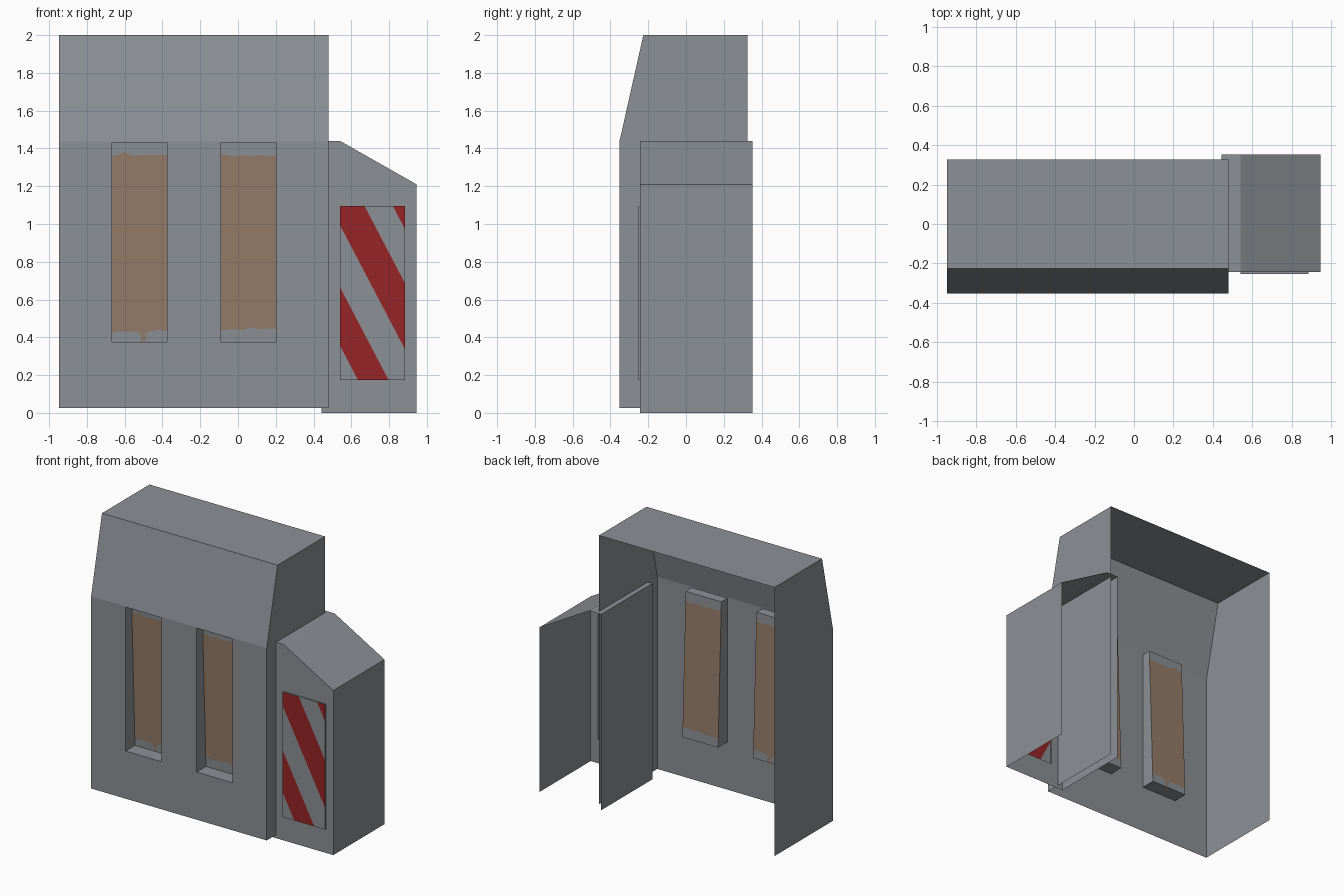
import bpy, bmesh
from mathutils import Vector

if "Cube" in bpy.data.objects:
    bpy.data.objects.remove(bpy.data.objects["Cube"])


def material(name, rgb):
    m = bpy.data.materials.new(name)
    m.diffuse_color = (*rgb, 1)
    m.use_nodes = True
    m.node_tree.nodes["Principled BSDF"].inputs["Base Color"].default_value = m.diffuse_color
    return m


MATS = [material("grey_metal", (0.262, 0.279, 0.301)),
        material("rust_brown", (0.305, 0.205, 0.140)),
        material("warning_red", (0.305, 0.018, 0.019))]


def face(bm, pts, out, mat=0):
    """Flat face whose normal looks towards 'out'."""
    f = bm.faces.new([bm.verts.new(p) for p in pts])
    f.normal_update()
    if f.normal.dot(Vector(out)) < 0:
        f.normal_flip()
    f.material_index = mat
    return f


def finish(bm, name):
    bmesh.ops.remove_doubles(bm, verts=bm.verts[:], dist=0.0003)
    me = bpy.data.meshes.new(name)
    bm.to_mesh(me)
    bm.free()
    for m in MATS:
        me.materials.append(m)
    ob = bpy.data.objects.new(name, me)
    bpy.context.collection.objects.link(ob)


FRONT = (0, -1, 0)

# Main cabinet shell: open at the back and below, two window holes in front
L, R, YF, YT, YB = -0.948, 0.48, -0.352, -0.226, 0.326
Z0, ZM, ZT = 0.025, 1.438, 2.0
WINDOWS = [(-0.667, -0.375), (-0.09, 0.20)]
W0, W1 = 0.375, 1.432
bm = bmesh.new()
xs = [L] + [x for w in WINDOWS for x in w] + [R]
zs = [Z0, W0, W1, ZM]
for i in range(5):
    for j in range(3):
        if i % 2 == 1 and j == 1:
            continue
        a, b, c, d = xs[i], xs[i + 1], zs[j], zs[j + 1]
        face(bm, [(a, YF, c), (b, YF, c), (b, YF, d), (a, YF, d)], FRONT)
face(bm, [(L, YF, ZM), (R, YF, ZM), (R, YT, ZT), (L, YT, ZT)], FRONT)
face(bm, [(L, YT, ZT), (R, YT, ZT), (R, YB, ZT), (L, YB, ZT)], (0, 0, 1))
for x, n in ((L, -1), (R, 1)):
    face(bm, [(x, YF, Z0), (x, YF, ZM), (x, YT, ZT), (x, YB, ZT), (x, YB, Z0)], (n, 0, 0))
finish(bm, "cabinet_shell")


# Recessed niches with a leaning back and a ragged rust patch
def back_y(z):
    return YF + 0.108 - 0.038 * (z - W0) / (W1 - W0)


# (fraction across, patch bottom, patch top)
PATCHES = [
    [(0, .425, 1.36), (.1, .43, 1.365), (.2, .432, 1.38), (.32, .428, 1.365), (.46, .432, 1.362),
     (.52, .41, 1.362), (.53, .378, 1.362), (.60, .378, 1.365), (.61, .42, 1.365), (.68, .432, 1.366),
     (.85, .44, 1.364), (1, .43, 1.365)],
    [(0, .438, 1.368), (.2, .442, 1.36), (.4, .44, 1.362), (.55, .452, 1.36), (.7, .442, 1.364),
     (.85, .446, 1.358), (1, .447, 1.36)]]
for k, (a, b) in enumerate(WINDOWS):
    bm = bmesh.new()
    cols = [(a + (b - a) * t, (W0, lo, hi, W1)) for t, lo, hi in PATCHES[k]]
    for (xa, za), (xb, zb) in zip(cols, cols[1:]):
        for j in range(3):
            face(bm, [(x, back_y(z), z) for x, z in
                      ((xa, za[j]), (xb, zb[j]), (xb, zb[j + 1]), (xa, za[j + 1]))],
                 FRONT, 1 if j == 1 else 0)
    for x, n in ((a, 1), (b, -1)):
        face(bm, [(x, YF, W0), (x, back_y(W0), W0), (x, back_y(W1), W1), (x, YF, W1)], (n, 0, 0))
    for z, n in ((W0, 1), (W1, -1)):
        face(bm, [(a, YF, z), (b, YF, z), (b, back_y(z), z), (a, back_y(z), z)], (0, 0, n))
    finish(bm, "window_niche_%d" % (k + 1))

# Side box with a sloped lid, open at the back and below
SL, SK, SR, SF, SB = 0.443, 0.54, 0.945, -0.243, 0.352
SH, SLOW = 1.44, 1.21
P0, P1, PX = 0.175, 1.095, 0.885


def lid(x):
    return SH - (SH - SLOW) * max(0, x - SK) / (SR - SK)


bm = bmesh.new()
for a, b, c, full in ((SL, SK, 0, 1), (SK, PX, 0, 0), (SK, PX, P1, 1), (PX, SR, 0, 1)):
    ta, tb = (lid(a), lid(b)) if full else (P0, P0)
    face(bm, [(a, SF, c), (b, SF, c), (b, SF, tb), (a, SF, ta)], FRONT)
for a, b in ((SL, SK), (SK, SR)):
    face(bm, [(a, SF, lid(a)), (b, SF, lid(b)), (b, SB, lid(b)), (a, SB, lid(a))], (0, 0, 1))
for x, n in ((SL, -1), (SR, 1)):
    face(bm, [(x, SF, 0), (x, SB, 0), (x, SB, lid(x)), (x, SF, lid(x))], (n, 0, 0))
finish(bm, "side_box")

# Raised warning plate with slanted red stripes cut into its face
PY, SLOPE = SF - 0.0095, 1.91
bm = bmesh.new()
face(bm, [(SK, PY, P0), (PX, PY, P0), (PX, PY, P1), (SK, PY, P1)], FRONT)
cuts = [-0.387, -0.225, -0.053, 0.13, 0.28]
for t in cuts:
    bmesh.ops.bisect_plane(bm, geom=bm.verts[:] + bm.edges[:] + bm.faces[:],
                           plane_co=(SK + t, PY, P1), plane_no=(1, 0, 1 / SLOPE))
for f in bm.faces:
    c = f.calc_center_median()
    t = c.x - SK + (c.z - P1) / SLOPE
    f.material_index = 2 if sum(t > s for s in cuts) % 2 else 0
for x, n in ((SK, -1), (PX, 1)):
    face(bm, [(x, PY, P0), (x, SF, P0), (x, SF, P1), (x, PY, P1)], (n, 0, 0))
for z, n in ((P0, -1), (P1, 1)):
    face(bm, [(SK, PY, z), (PX, PY, z), (PX, SF, z), (SK, SF, z)], (0, 0, n))
finish(bm, "warning_plate")
